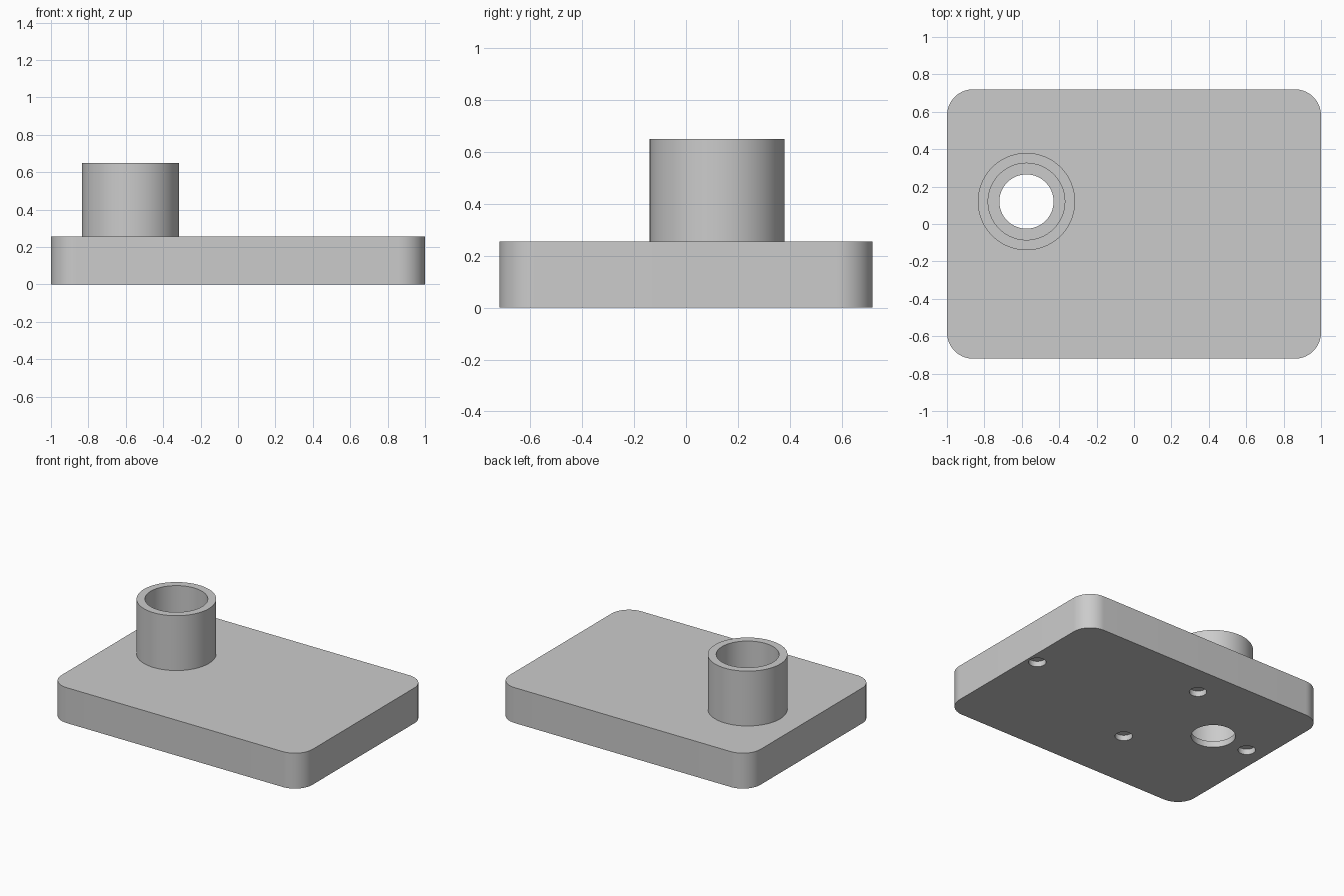
import bpy
import bmesh
import math
from mathutils import Matrix

if "Cube" in bpy.data.objects:
    bpy.data.objects.remove(bpy.data.objects["Cube"], do_unlink=True)

PLATE_X, PLATE_Y, PLATE_Z = 2.0, 1.44, 0.255
CORNER = 0.14
BOSS_X, BOSS_Y, BOSS_TOP = -0.575, 0.12, 0.65
LEDGE_Z = 0.045

grey = bpy.data.materials.new("plain grey")
grey.use_nodes = True
colour = (0.6, 0.6, 0.6, 1)
grey.diffuse_color = colour
grey.node_tree.nodes["Principled BSDF"].inputs["Base Color"].default_value = colour


def add_object(name, bm):
    mesh = bpy.data.meshes.new(name)
    bm.to_mesh(mesh)
    bm.free()
    mesh.materials.append(grey)
    obj = bpy.data.objects.new(name, mesh)
    bpy.context.collection.objects.link(obj)
    return obj


def cylinder(name, x, y, radius, z0, z1, sides=96):
    bm = bmesh.new()
    bmesh.ops.create_cone(bm, cap_ends=True, segments=sides, radius1=radius, radius2=radius,
                          depth=z1 - z0, matrix=Matrix.Translation((x, y, (z0 + z1) / 2)))
    return add_object(name, bm)


def combine(body, tool, operation):
    mod = body.modifiers.new(tool.name, "BOOLEAN")
    mod.operation = operation
    mod.solver = "EXACT"
    mod.object = tool
    bpy.context.view_layer.objects.active = body
    bpy.ops.object.modifier_apply(modifier=mod.name)
    bpy.data.objects.remove(tool, do_unlink=True)


# Base plate with rounded vertical corners
bm = bmesh.new()
bmesh.ops.create_cube(bm, size=1, matrix=Matrix.Translation((0, 0, PLATE_Z / 2))
                      @ Matrix.Diagonal((PLATE_X, PLATE_Y, PLATE_Z, 1)))
uprights = [e for e in bm.edges if abs(e.verts[0].co.z - e.verts[1].co.z) > 0.1]
bmesh.ops.bevel(bm, geom=uprights, offset=CORNER, segments=16, profile=0.5, affect="EDGES")
plate = add_object("base_plate_with_boss", bm)

# Raised boss, wide bore down to a thin ledge, narrower hole through the ledge
combine(plate, cylinder("boss", BOSS_X, BOSS_Y, 0.26, 0.1, BOSS_TOP), "UNION")
combine(plate, cylinder("wide_bore", BOSS_X, BOSS_Y, 0.205, LEDGE_Z, 1), "DIFFERENCE")
combine(plate, cylinder("through_hole", BOSS_X, BOSS_Y, 0.145, -0.2, 0.2), "DIFFERENCE")

# Shallow blind holes in the underside
for x, y in [(0.925, 0.12), (-0.86, 0.12), (-0.128, 0.497), (-0.128, -0.257)]:
    combine(plate, cylinder("blind_hole", x, y, 0.057, -0.1, 0.04, 48), "DIFFERENCE")

# Smooth round walls, crisp rims
bpy.ops.object.select_all(action="DESELECT")
plate.select_set(True)
bpy.context.view_layer.objects.active = plate
bpy.ops.object.shade_smooth_by_angle(angle=math.radians(30))
